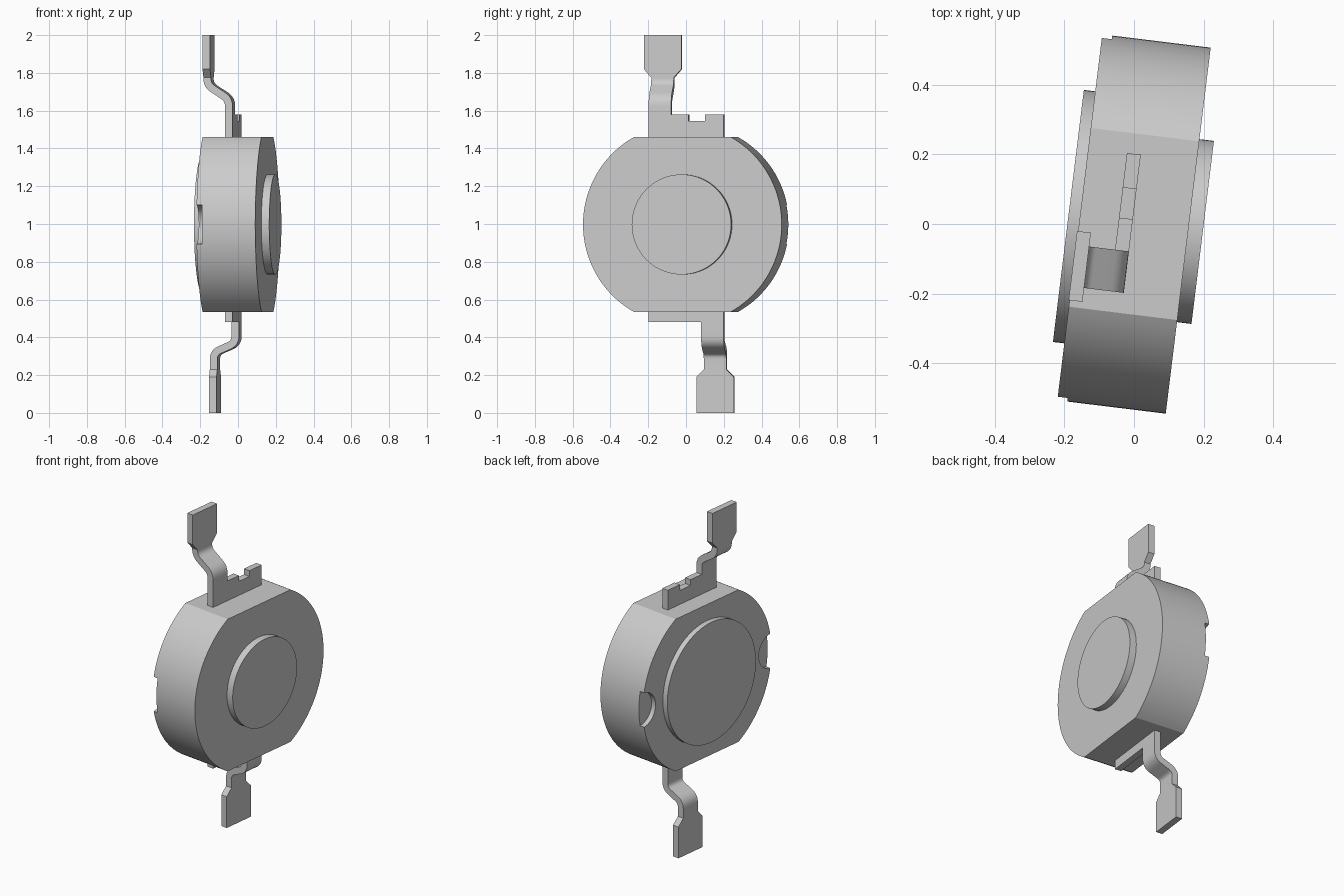
import bpy, bmesh
from math import sin, cos, asin, pi, radians
from mathutils import Vector

if "Cube" in bpy.data.objects:
    bpy.data.objects.remove(bpy.data.objects["Cube"], do_unlink=True)

TURN = radians(-7)      # whole model is turned slightly about z
MID = 0.9975            # height of the disc axis
RADIUS, FLAT = 0.53, 0.4625

grey = bpy.data.materials.new("plain grey")
grey.use_nodes = True
grey.diffuse_color = (0.6, 0.6, 0.6, 1)
grey.node_tree.nodes["Principled BSDF"].inputs["Base Color"].default_value = (0.6, 0.6, 0.6, 1)


def finish(name, bm):
    bmesh.ops.recalc_face_normals(bm, faces=bm.faces)
    mesh = bpy.data.meshes.new(name)
    bm.to_mesh(mesh)
    bm.free()
    mesh.materials.append(grey)
    obj = bpy.data.objects.new(name, mesh)
    obj.rotation_euler.z = TURN
    bpy.context.collection.objects.link(obj)
    return obj


def smooth(obj):
    bpy.ops.object.select_all(action='DESELECT')
    obj.select_set(True)
    bpy.context.view_layer.objects.active = obj
    bpy.ops.object.shade_smooth_by_angle(angle=radians(30))


def prism(name, outline, x0, x1):
    """Extrude a (y, z) outline along x."""
    bm = bmesh.new()
    face = bm.faces.new([bm.verts.new((x0, y, z)) for y, z in outline])
    new = bmesh.ops.extrude_face_region(bm, geom=[face])["geom"]
    verts = [g for g in new if isinstance(g, bmesh.types.BMVert)]
    bmesh.ops.translate(bm, verts=verts, vec=(x1 - x0, 0, 0))
    return finish(name, bm)


def arc(r, a0, a1, n, y=0.0):
    steps = [a0 + (a1 - a0) * i / n for i in range(n + 1)]
    return [(y + r * cos(a), MID + r * sin(a)) for a in steps]


def disc(name, r, x0, x1, y=0.0, n=72):
    return prism(name, arc(r, 0, 2 * pi, n, y)[:-1], x0, x1)


# Body: round disc with flat top and bottom
a = asin(FLAT / RADIUS)
body = prism("body", arc(RADIUS, -a, a, 48) + arc(RADIUS, pi - a, pi + a, 48), -0.157, 0.157)

# Two round notches in the rim of the rear face
for side in (-1, 1):
    cutter = disc("notch_cutter", 0.105, -0.25, -0.128, side * RADIUS, 48)
    cutter.hide_render = True
    mod = body.modifiers.new("notch", 'BOOLEAN')
    mod.operation, mod.solver, mod.object = 'DIFFERENCE', 'EXACT', cutter
    bpy.context.view_layer.objects.active = body
    bpy.ops.object.modifier_apply(modifier=mod.name)
    bpy.data.objects.remove(cutter, do_unlink=True)
smooth(body)

# Raised round plates on both faces
smooth(disc("small_face_disc", 0.265, 0.14, 0.199))
smooth(disc("large_rear_disc", 0.365, -0.19, -0.14))

# Flat tabs that stick out above and below the body
BACK, FRONT = -0.045, -0.005
prism("upper_tab", [(-0.2, 1.4), (0.2, 1.4), (0.2, 1.58), (0.1, 1.58), (0.1, 1.545),
                    (0.013, 1.545), (0.013, 1.58), (-0.2, 1.58)], BACK, FRONT)
prism("lower_tab", [(-0.2, 0.48), (0.2, 0.48), (0.2, 0.6), (-0.2, 0.6)], BACK, FRONT)


def lead(name, y, start, bend, step, flare, flare_end, end):
    """Bent strip that widens into a flat pad; the path lies in (x, z)."""
    xa, xb, half, cut = -0.025, -0.14, 0.02, 0.035
    p = [Vector(c) for c in ((xa, start), (xa, bend), (xb, step), (xb, flare))]
    path = [p[0]]
    for prev, corner, nxt in zip(p, p[1:], p[2:]):
        s = corner + (prev - corner).normalized() * cut
        e = corner + (nxt - corner).normalized() * cut
        for i in range(7):
            t = i / 6
            path.append(s * (1 - t) ** 2 + corner * 2 * t * (1 - t) + e * t * t)
    path += [p[3], Vector((xb, flare_end)), Vector((xb, end))]
    bm = bmesh.new()
    rings = []
    for i, c in enumerate(path):
        before, after = path[max(i - 1, 0)], path[min(i + 1, len(path) - 1)]
        d = (after - before).normalized()
        n = Vector((d.y, -d.x)) * half
        w = 0.1 if i >= len(path) - 2 else 0.06
        rings.append([bm.verts.new((c.x + k * n.x, y + j * w, c.y + k * n.y))
                      for k, j in ((-1, -1), (1, -1), (1, 1), (-1, 1))])
    for lo, hi in zip(rings, rings[1:]):
        for k in range(4):
            m = (k + 1) % 4
            bm.faces.new((lo[k], lo[m], hi[m], hi[k]))
    bm.faces.new(rings[0])
    bm.faces.new(rings[-1])
    smooth(finish(name, bm))


# Bent contact leads with wide end pads
lead("upper_lead", -0.14, 1.58, 1.66, 1.735, 1.775, 1.82, 2.0)
lead("lower_lead", 0.14, 0.48, 0.37, 0.32, 0.23, 0.19, 0.0)
